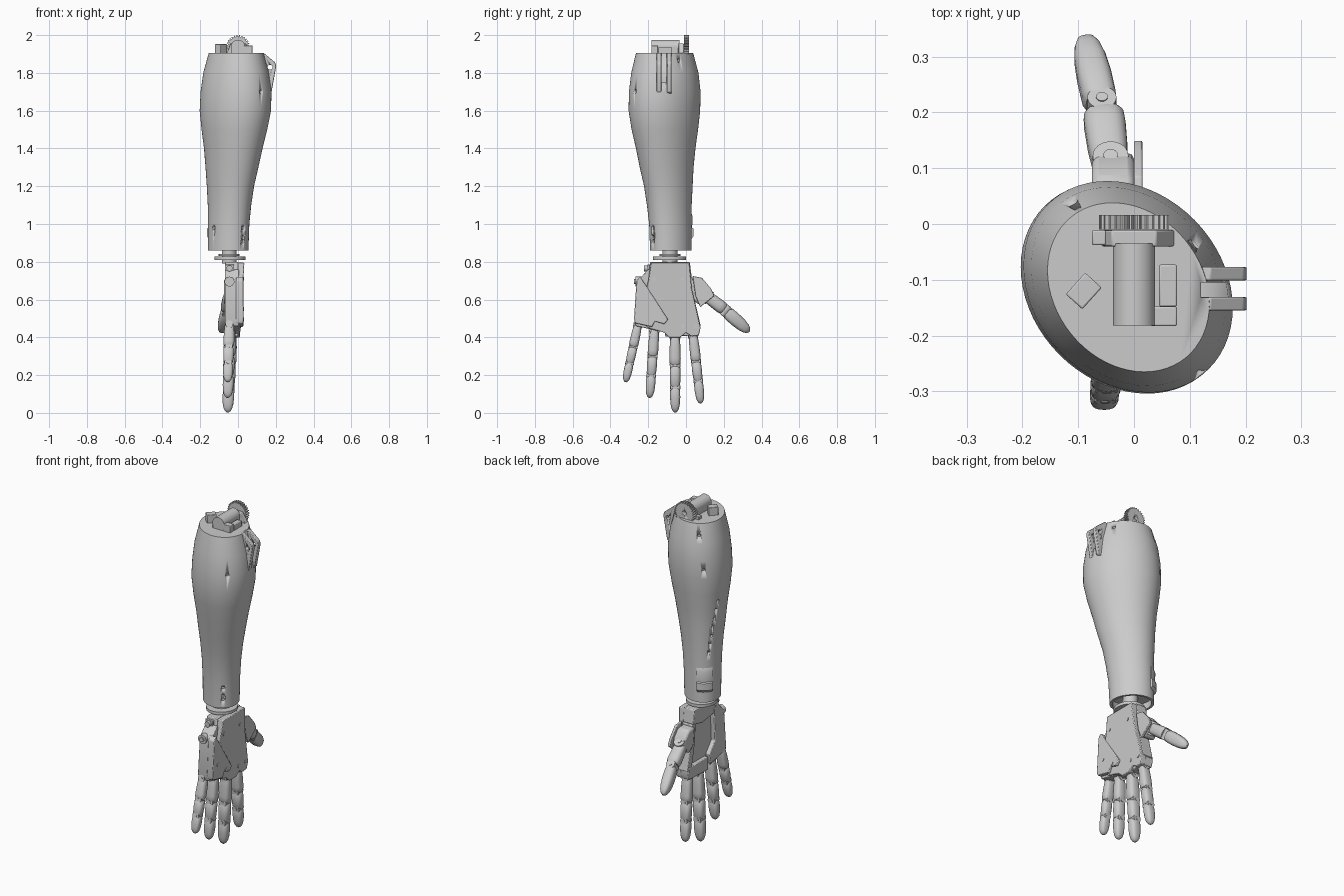
import bpy, bmesh
from math import sin, cos, pi, radians
from mathutils import Vector, Matrix

if "Cube" in bpy.data.objects:
    bpy.data.objects.remove(bpy.data.objects["Cube"])

grey = bpy.data.materials.new("light_grey_plastic")
grey.use_nodes = True
grey.diffuse_color = (0.6, 0.6, 0.6, 1)
grey.node_tree.nodes["Principled BSDF"].inputs["Base Color"].default_value = (0.6, 0.6, 0.6, 1)


def finish(name, bm, bevel=0, angle=35):
    bmesh.ops.recalc_face_normals(bm, faces=bm.faces)
    mesh = bpy.data.meshes.new(name)
    bm.to_mesh(mesh)
    bm.free()
    mesh.materials.append(grey)
    ob = bpy.data.objects.new(name, mesh)
    bpy.context.collection.objects.link(ob)
    bpy.ops.object.select_all(action='DESELECT')
    ob.select_set(True)
    bpy.context.view_layer.objects.active = ob
    bpy.ops.object.shade_smooth_by_angle(angle=radians(angle))
    if bevel:
        m = ob.modifiers.new("soft_edges", 'BEVEL')
        m.width, m.segments = bevel, 2
    return ob


def cut(ob, cutter):
    cutter.hide_render = True
    cutter.display_type = 'WIRE'
    m = ob.modifiers.new("cut", 'BOOLEAN')
    m.operation, m.object, m.solver = 'DIFFERENCE', cutter, 'EXACT'


def loft(name, rings, bevel=0, angle=35):
    bm = bmesh.new()
    loops = [[bm.verts.new(p) for p in ring] for ring in rings]
    n = len(loops[0])
    for a, b in zip(loops, loops[1:]):
        for i in range(n):
            bm.faces.new((a[i], a[(i + 1) % n], b[(i + 1) % n], b[i]))
    bm.faces.new(loops[0])
    bm.faces.new(loops[-1])
    return finish(name, bm, bevel, angle)


def slab(name, outline, lo, hi, bevel=0.004):
    """Side outline (y, z) extruded along x; lo and hi are numbers or functions of z."""
    at = lambda v, z: v(z) if callable(v) else v
    return loft(name, [[(at(v, z), y, z) for y, z in outline] for v in (lo, hi)], bevel)


def front_slab(name, outline, y0, y1, bevel=0):
    return loft(name, [[(x, y, z) for x, z in outline] for y in (y0, y1)], bevel)


def box(name, lo, hi, bevel=0.003):
    return slab(name, [(lo[1], lo[2]), (hi[1], lo[2]), (hi[1], hi[2]), (lo[1], hi[2])], lo[0], hi[0], bevel)


def add_rod(bm, a, b, r, n=24):
    a, b = Vector(a), Vector(b)
    rot = (b - a).to_track_quat('Z', 'Y').to_matrix().to_4x4()
    bmesh.ops.create_cone(bm, cap_ends=True, segments=n, radius1=r, radius2=r,
                          depth=(b - a).length, matrix=Matrix.Translation((a + b) / 2) @ rot)


def rods(name, items):
    bm = bmesh.new()
    for a, b, r in items:
        add_rod(bm, a, b, r)
    return finish(name, bm)


# Forearm shell: skewed oval sections (z, left x, right x, front y, back y)
SECTIONS = [(0.86, -.16, .055, -.19, .03), (1.0, -.16, .06, -.195, .03), (1.1, -.16, .07, -.207, .03),
            (1.2, -.165, .085, -.222, .035), (1.3, -.172, .108, -.245, .04), (1.4, -.18, .13, -.265, .05),
            (1.5, -.193, .155, -.288, .064), (1.6, -.203, .175, -.304, .075), (1.7, -.198, .177, -.302, .077),
            (1.8, -.184, .163, -.29, .066), (1.905, -.155, .135, -.265, .038)]


def oval(section, t, scale=1.0, dz=0.0):
    z, x0, x1, y0, y1 = section
    return Vector(((x0 + x1) / 2 + scale * (x1 - x0) / 2 * cos(t),
                   (y0 + y1) / 2 + scale * (y1 - y0) / 2 * sin(t - .2), z + dz))


def on_shell(z, t, scale=1.0):
    for a, b in zip(SECTIONS, SECTIONS[1:]):
        if z <= b[0]:
            f = (z - a[0]) / (b[0] - a[0])
            return oval([p + (q - p) * f for p, q in zip(a, b)], t, scale)


STEPS = [2 * pi * i / 64 for i in range(64)]
base = SECTIONS[0]
rings = [[oval(base, t, .88, .04) for t in STEPS], [oval(base, t, .88) for t in STEPS]]
rings += [[oval(s, t) for t in STEPS] for s in SECTIONS]
forearm = loft("forearm_shell", rings)

# Screw holes, a diagonal row of vents and the elbow slot
holes = [(1.7, -45), (.98, -45), (.93, -45), (.91, -45), (1.865, 40), (1.65, 135), (1.84, 128), (.98, -135)]
holes += [(1.45 - .05 * i, 165 - 3 * i) for i in range(7)]
cut(forearm, rods("screw_hole_cutter", [(on_shell(z, radians(d), 1.1), on_shell(z, radians(d), .9),
                                         .01 if i < 8 else .006) for i, (z, d) in enumerate(holes)]))
cut(forearm, box("elbow_slot_cutter", (.12, -.132, 1.75), (.3, -.105, 2.0), 0))

# Raised service cover near the wrist
cover = []
for z, k in ((.92, 1.0), (.935, 1.1), (.975, 1.1), (.98, 1.04), (1.04, 1.06), (1.06, 1.0)):
    arc = [radians(112 + 6 * i) for i in range(9)]
    cover.append([on_shell(z, t, k) for t in arc] + [on_shell(z, t, .9) for t in reversed(arc)])
loft("service_cover", cover)

# Elbow hinge tabs
for i, y in enumerate((-.143, -.089)):
    tab = front_slab(f"hinge_tab_{i}", [(.11, 1.9), (.137, 1.905), (.197, 1.855), (.202, 1.835),
                                        (.178, 1.7), (.15, 1.68)], y - .012, y + .012, .003)
    cut(tab, rods(f"hinge_hole_cutter_{i}", [((.17, y - .1, 1.83), (.17, y + .1, 1.83), .013)]))

# Elbow drive: gear, motor and mounts
outline = []
for i in range(28):
    for step, r in ((0, .054), (.3, .063), (.55, .063), (.85, .054)):
        a = 2 * pi * (i + step) / 28
        outline.append((r * cos(a), 1.937 + r * sin(a)))
gear = front_slab("elbow_gear", outline, -.01, .016)
cut(gear, rods("gear_bore_cutter", [((0, -.008, 1.937), (0, .1, 1.937), .013)]))
front_slab("gear_mount", [(-.06, 1.9), (.075, 1.9), (.04, 1.955), (-.04, 1.955)], -.04, -.011, .003)
rods("motor", [((0, -.182, 1.937), (0, -.035, 1.937), .038)])
box("motor_cradle", (-.038, -.182, 1.9), (.038, -.04, 1.937))
box("motor_bracket", (.03, -.183, 1.9), (.077, -.148, 1.945))
box("motor_side_block", (.045, -.148, 1.9), (.077, -.073, 1.935))
box("gear_side_block", (-.075, -.038, 1.9), (-.05, -.011, 1.925))
plug = box("cable_plug", (-.02, -.026, 1.9), (.02, .026, 1.952))
plug.matrix_world = Matrix.Translation((-.09, -.12, 0)) @ Matrix.Rotation(radians(-42), 4, 'Z')
bm = bmesh.new()
bm.faces.new([bm.verts.new((x, y, 1.907)) for x, y in
              ((-.12, -.015), (-.08, .015), (-.05, .015), (-.038, -.11), (-.12, -.04))])
finish("cap_plate", bm)

# Wrist
rods("wrist_joint", [((-.047, -.085, .79), (-.047, -.085, .93), .039),
                     ((-.047, -.085, .83), (-.047, -.085, .84), .055)])
loft("wrist_disc", [[(-.042 + .082 * cos(t), -.088 + .088 * sin(t), z) for t in STEPS] for z in (.81, .827)])

# Palm: dorsal shell, inner panel and framing blocks
dorsal = lambda z: .01 + .06 * (z - .4)
slab("dorsal_shell", [(-.185, .795), (.018, .795), (.03, .66), (.055, .55), (.077, .45), (.068, .41), (.03, .405),
                      (.0, .425), (-.03, .4), (-.09, .4), (-.115, .425), (-.2, .45), (-.25, .5), (-.2, .7)],
     -.02, dorsal)
slab("palm_panel", [(-.18, .78), (.012, .78), (.03, .6), (.06, .45), (-.1, .45), (-.22, .5)], -.045, -.015)
slab("heel_block", [(-.19, .8), (.02, .8), (.03, .72), (-.05, .7), (-.2, .72)], -.068, .0)
slab("knuckle_block", [(-.11, .48), (.07, .48), (.075, .44), (.066, .41), (-.11, .405)], -.068, .0)
slab("outer_palm_block", [(-.2, .76), (-.255, .7), (-.273, .49), (-.265, .46), (-.13, .43), (-.12, .49),
                          (-.17, .55), (-.16, .74)], -.07, .005)
slab("outer_palm_plate", [(-.262, .7), (-.243, .722), (-.095, .495), (-.115, .47), (-.165, .485),
                          (-.18, .455), (-.27, .475), (-.275, .5)], -.01, .028)
slab("inner_palm_rim", [(.0, .72), (.035, .72), (.045, .6), (.078, .46), (.04, .46), (.01, .6)], -.065, .0)
box("wrist_screw_block", (-.07, -.205, .75), (-.02, -.17, .785))
rods("palm_screws", [((-.045, -.15, .765), (-.045, -.222, .765), .016),
                     ((-.045, -.2, .695), (-.045, -.268, .695), .026),
                     ((-.045, -.26, .695), (-.045, -.275, .695), .013)] +
     [((.0, y, z), (dorsal(z) + .003, y, z), .01) for y, z in ((-.17, .71), (-.02, .71), (-.016, .46), (.05, .46))] +
     [((.0, y, z), (.031, y, z), .01) for y, z in ((-.225, .55), (-.15, .495))])


def phalanx(name, a, b, w, d, profile):
    """Rounded-box section swept from a to b; profile holds (fraction, size)."""
    a, b = Vector(a), Vector(b)
    along = (b - a).normalized()
    side = along.cross(Vector((1, 0, 0))).normalized()
    deep = along.cross(side)
    sgn = lambda v: (abs(v) ** .7) * (1 if v > 0 else -1)
    loft(name, [[a.lerp(b, f) + side * (w / 2 * s * sgn(cos(t))) + deep * (d / 2 * s * sgn(sin(t)))
                 for t in STEPS[::3]] for f, s in profile], 0, 40)


def hinge(name, centre, along, w, r):
    side = Vector(along).cross(Vector((1, 0, 0))).normalized()
    c = Vector(centre)
    rods(name, [(c - side * w / 2, c + side * w / 2, r), (c - side * w * .54, c + side * w * .54, r * .4)])


PROX = [(0, .6), (.1, .8), (.45, .95), (.8, 1), (.94, .97), (1, .8)]
MID = [(0, .8), (.08, .97), (.5, 1), (.9, .93), (1, .78)]
TIP = [(0, .82), (.1, .97), (.4, .98), (.65, .9), (.83, .74), (.94, .5), (1, .18)]


# Fingers: name, knuckle, tip, width
for name, a, b, w in (("index", (-.035, .035, .435), (-.05, .078, .05), .055),
                      ("middle", (-.035, -.058, .43), (-.055, -.057, .003), .06),
                      ("ring", (-.04, -.165, .46), (-.055, -.193, .08), .056),
                      ("little", (-.045, -.25, .485), (-.055, -.32, .163), .05)):
    a, b = Vector(a), Vector(b)
    spans = (("proximal", 0, .41, PROX), ("middle", .43, .68, MID), ("tip", .7, 1, TIP))
    for part, f0, f1, prof in spans:
        k = 1 - .12 * f0
        phalanx(f"{name}_finger_{part}", a.lerp(b, f0), a.lerp(b, f1), w * k, (w + .008) * k, prof)
    for i, f in enumerate((.06, .42, .69)):
        hinge(f"{name}_finger_hinge_{i}", a.lerp(b, f), b - a, w * (.92 - .1 * f), w * .4)

# Thumb
slab("thumb_bracket", [(.035, .725), (.085, .715), (.135, .655), (.15, .62), (.12, .595),
                       (.075, .56), (.05, .62)], .0, .015, .003)
slab("thumb_mount", [(.02, .71), (.08, .705), (.12, .66), (.13, .615), (.075, .57), (.03, .6)], -.075, .0, .012)
thumb = [Vector(p) for p in ((-.04, .08, .64), (-.055, .2, .55), (-.06, .215, .535), (-.088, .335, .43))]
phalanx("thumb_proximal", thumb[0], thumb[1], .068, .075, PROX)
phalanx("thumb_tip", thumb[2], thumb[3], .07, .064, TIP)
hinge("thumb_base_hinge", (-.042, .1, .625), thumb[1] - thumb[0], .075, .032)
hinge("thumb_hinge", thumb[1].lerp(thumb[2], .5), thumb[3] - thumb[2], .06, .026)
